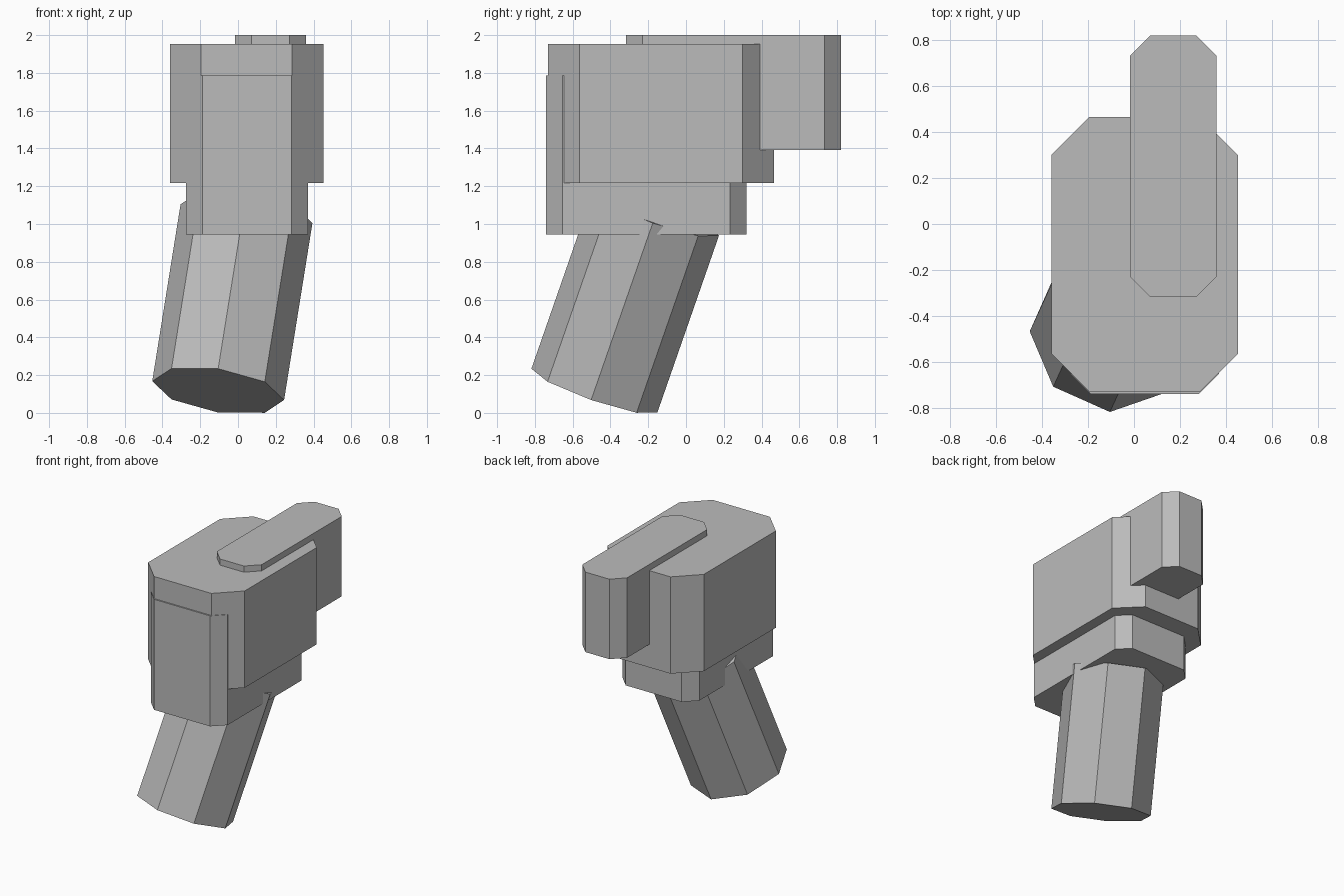
import bpy, bmesh, math
from mathutils import Matrix, Vector

if "Cube" in bpy.data.objects:
    bpy.data.objects.remove(bpy.data.objects["Cube"])

# one flat grey for everything
grey = bpy.data.materials.new("plain grey")
grey.diffuse_color = (0.5, 0.5, 0.5, 1)
grey.use_nodes = True
grey.node_tree.nodes["Principled BSDF"].inputs["Base Color"].default_value = grey.diffuse_color


def finish(name, bm):
    bmesh.ops.recalc_face_normals(bm, faces=bm.faces[:])
    mesh = bpy.data.meshes.new(name)
    bm.to_mesh(mesh)
    bm.free()
    mesh.materials.append(grey)
    obj = bpy.data.objects.new(name, mesh)
    bpy.context.collection.objects.link(obj)
    return obj


def chamfered_block(name, x0, x1, y0, y1, z0, z1, c):
    """Upright block whose four vertical corners are cut by c."""
    outline = [(x0 + c, y0), (x1 - c, y0), (x1, y0 + c), (x1, y1 - c),
               (x1 - c, y1), (x0 + c, y1), (x0, y1 - c), (x0, y0 + c)]
    bm = bmesh.new()
    base = bm.faces.new([bm.verts.new((x, y, z0)) for x, y in outline])
    top = bmesh.ops.extrude_face_region(bm, geom=[base], use_keep_orig=True)
    verts = [g for g in top["geom"] if isinstance(g, bmesh.types.BMVert)]
    bmesh.ops.translate(bm, verts=verts, vec=(0, 0, z1 - z0))
    return finish(name, bm)


# stacked blocks
chamfered_block("main_body", -0.36, 0.452, -0.73, 0.465, 1.217, 1.953, 0.165)
chamfered_block("lower_body", -0.275, 0.37, -0.74, 0.32, 0.945, 1.785, 0.087)
chamfered_block("top_bar", -0.017, 0.36, -0.318, 0.82, 1.392, 2.0, 0.088)

# leaning eight-sided handle
length = 1.003
tilt = Matrix.Rotation(math.radians(-19.2), 4, 'X') @ Matrix.Rotation(math.radians(8.6), 4, 'Y')
bm = bmesh.new()
bmesh.ops.create_cone(bm, cap_ends=True, segments=8, radius1=0.353, radius2=0.353, depth=length,
                      matrix=Matrix.Translation((-0.105, -0.485, 0.118)) @ tilt
                      @ Matrix.Translation((0, 0, length / 2)))
finish("handle", bm)
